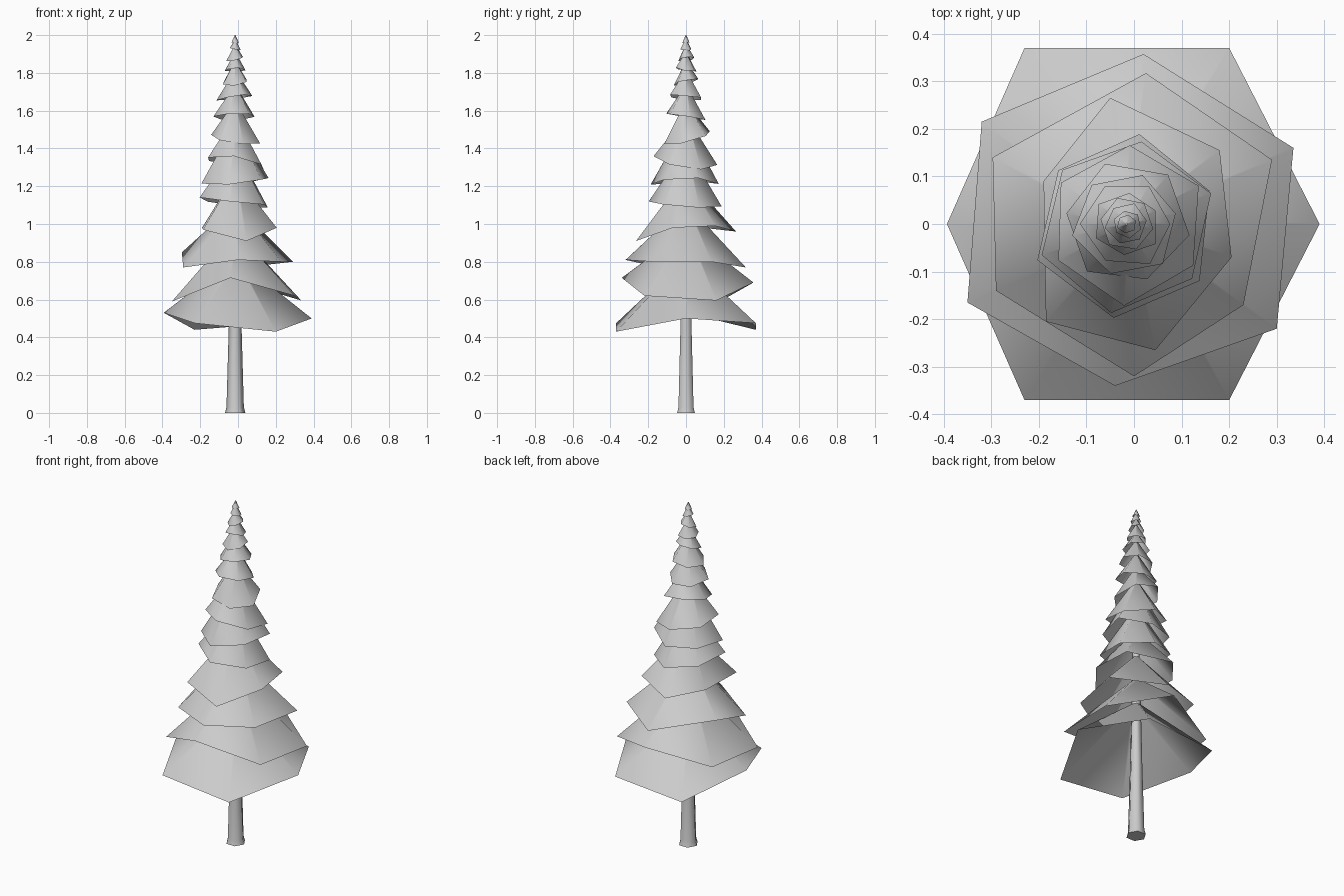
import bpy, bmesh, math, random

random.seed(4)
CX = -0.015  # trunk axis


def loft(name, rings, cap=False):
    """Bridge equal-length rings of points into a skin."""
    bm = bmesh.new()
    vr = [[bm.verts.new(p) for p in ring] for ring in rings]
    n = len(rings[0])
    for a, b in zip(vr, vr[1:]):
        for i in range(n):
            j = (i + 1) % n
            bm.faces.new((a[i], a[j], b[j], b[i]))
    if cap:
        bm.faces.new(vr[0][::-1])
        bm.faces.new(vr[-1])
    me = bpy.data.meshes.new(name)
    bm.to_mesh(me)
    bm.free()
    for f in me.polygons:
        f.use_smooth = len(f.vertices) == 4
    ob = bpy.data.objects.new(name, me)
    bpy.context.collection.objects.link(ob)
    return ob


def hexagon(r, z, rot=0.0):
    return [(CX + r * math.cos(rot + i * math.pi / 3),
             r * math.sin(rot + i * math.pi / 3), z) for i in range(6)]


def skirt(name, rim, top):
    """Open six-sided branch skirt from a wavy rim up to the trunk."""
    rot = math.atan2(rim[0][1], rim[0][0] - CX)
    r = max(0.002, 0.022 * (2.0 - top))
    loft(name, [rim, hexagon(r, top, rot)])


# Trunk with flared foot
loft("trunk", [hexagon(r, z) for r, z in
               ((0.054, 0), (0.046, 0.03), (0.034, 0.45), (0.02, 1.1), (0.002, 1.98))], cap=True)

# Large lower skirts, irregular rims (counter-clockwise)
lower = [
    (0.80, [(0.39, 0, 0.50), (0.20, 0.37, 0.475), (-0.23, 0.37, 0.44),
            (-0.393, 0, 0.53), (-0.23, -0.37, 0.475), (0.20, -0.37, 0.43)]),
    (0.95, [(0.335, 0.16, 0.595), (0.02, 0.357, 0.69), (-0.32, 0.215, 0.61),
            (-0.35, -0.165, 0.59), (-0.04, -0.34, 0.715), (0.30, -0.22, 0.62)]),
    (1.09, [(0.29, 0.135, 0.80), (0.025, 0.317, 0.77), (-0.297, 0.14, 0.85),
            (-0.29, -0.14, 0.77), (0, -0.32, 0.81), (0.23, -0.17, 0.80)]),
    (1.24, [(0.205, -0.07, 0.98), (0.18, 0.155, 0.99), (-0.05, 0.265, 0.96),
            (-0.19, 0.09, 0.98), (-0.185, -0.205, 0.97), (0.045, -0.265, 0.91)]),
]
for k, (top, rim) in enumerate(lower):
    skirt(f"branch_skirt_{k + 1}", rim, top)

# Smaller upper skirts: radius, rim height, top, rotation (deg), tilt along x and y
upper = [
    (0.195, 1.115, 1.39, 22, -0.03, -0.02),
    (0.185, 1.220, 1.52, 80, 0.03, 0.00),
    (0.165, 1.330, 1.56, 28, -0.05, -0.04),
    (0.130, 1.455, 1.64, 50, -0.03, 0.05),
    (0.112, 1.570, 1.73, 12, 0.00, -0.04),
    (0.095, 1.670, 1.81, 60, 0.02, -0.02),
    (0.070, 1.750, 1.86, 25, 0.02, 0.03),
    (0.058, 1.815, 1.91, 50, 0.00, -0.02),
    (0.045, 1.875, 1.95, 10, 0.02, 0.01),
    (0.030, 1.925, 1.98, 40, -0.01, 0.00),
    (0.021, 1.960, 2.00, 20, 0.00, 0.00),
]
for k, (r, z, top, rot, tx, ty) in enumerate(upper):
    rim = []
    for x, y, _ in hexagon(r, z, math.radians(rot)):
        s = random.uniform(0.93, 1.05)
        dz = (tx * (x - CX) + ty * y) / (2 * r) + random.uniform(-0.07, 0.07) * r
        rim.append((CX + (x - CX) * s, y * s, z + dz))
    skirt(f"branch_skirt_{k + 5}", rim, top)
